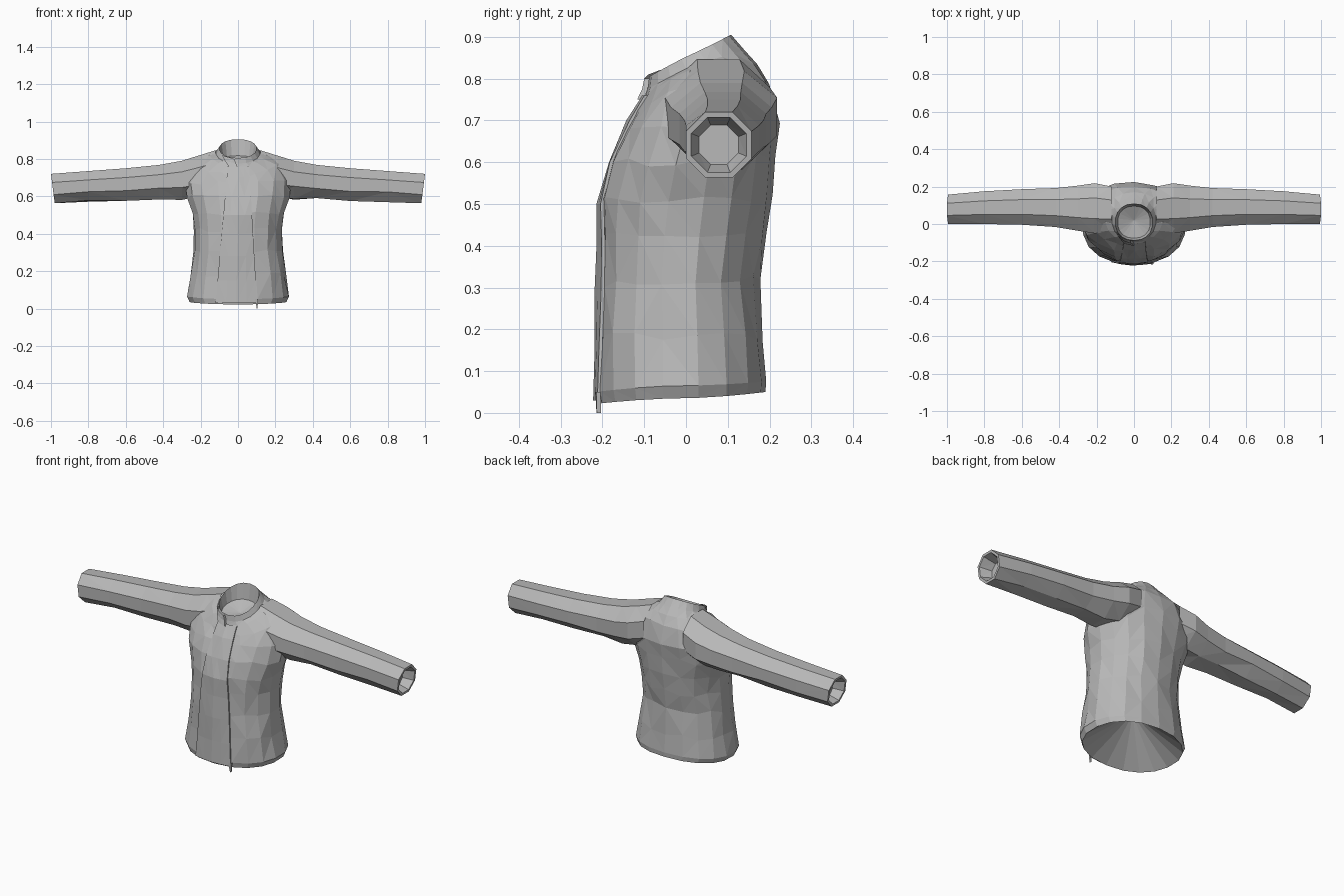
import bpy, bmesh, math, random
from mathutils import Vector
from mathutils.bvhtree import BVHTree

if "Cube" in bpy.data.objects:
    bpy.data.objects.remove(bpy.data.objects["Cube"])

random.seed(4)
grey = bpy.data.materials.new("grey cloth")
grey.diffuse_color = (0.48, 0.48, 0.48, 1)
grey.use_nodes = True
grey.node_tree.nodes["Principled BSDF"].inputs["Base Color"].default_value = grey.diffuse_color


def make(name, bm):
    bmesh.ops.triangulate(bm, faces=[f for f in bm.faces if len(f.verts) > 3])
    me = bpy.data.meshes.new(name)
    bm.to_mesh(me)
    ob = bpy.data.objects.new(name, me)
    me.materials.append(grey)
    bpy.context.collection.objects.link(ob)
    return ob


def bridge(bm, a, b):
    n = len(a)
    for i in range(n):
        j = (i + 1) % n
        bm.faces.new((a[i], a[j], b[j], b[i]))


def fan(bm, ring, apex, flip=False):
    c = bm.verts.new(apex)
    for i in range(len(ring)):
        pair = (ring[i], ring[(i + 1) % len(ring)])
        bm.faces.new((pair[1], pair[0], c) if flip else (*pair, c))


# Torso: tilted rings (front y, front z, back y, back z, half width, side z)
N = 18
RINGS = [
    (-0.212, 0.022, 0.190, 0.05, 0.262, 0.035),
    (-0.217, 0.05, 0.192, 0.075, 0.276, 0.065),
    (-0.214, 0.18, 0.184, 0.18, 0.255, 0.18),
    (-0.210, 0.30, 0.174, 0.32, 0.238, 0.31),
    (-0.206, 0.42, 0.187, 0.42, 0.234, 0.42),
    (-0.202, 0.51, 0.203, 0.52, 0.245, 0.51),
    (-0.180, 0.60, 0.214, 0.62, 0.275, 0.60),
    (-0.146, 0.67, 0.221, 0.70, 0.285, 0.68),
    (-0.116, 0.725, 0.20, 0.785, 0.235, 0.775),
    (-0.098, 0.755, 0.170, 0.835, 0.155, 0.825),
    (-0.092, 0.775, 0.140, 0.868, 0.118, 0.835),
    (-0.088, 0.805, 0.108, 0.905, 0.100, 0.857),
]


def torso_ring(bm, fy, fz, by, bz, hw, sz, jitter, power):
    ring = []
    for i in range(N):
        a = 2 * math.pi * i / N - math.pi / 2
        s, c = math.sin(a), math.cos(a)
        p = 0.9                                   # slightly boxy ellipse
        x = hw * math.copysign(abs(c) ** p, c)
        t = math.copysign(abs(s) ** p, s)
        y = (fy + by) / 2 + t * (by - fy) / 2
        z = sz + abs(s) ** power * ((bz if s > 0 else fz) - sz)
        j = [random.uniform(-jitter, jitter) for _ in range(2)]
        ring.append(bm.verts.new((x + j[0] * abs(c), y + j[0] * s, z + j[1] * 2)))
    return ring


bm = bmesh.new()
rings = [torso_ring(bm, *r, 0.006 if 1 < k < 9 else 0, 0.95 if k > 9 else 1.5)
         for k, r in enumerate(RINGS)]
for a, b in zip(rings, rings[1:]):
    bridge(bm, a, b)
fan(bm, rings[0], (0, -0.01, 0.22), True)         # hollow lining inside the hem
# Collar lining, recessed below the rim
floor = [bm.verts.new((v.co.x * 0.88, 0.01 + (v.co.y - 0.01) * 0.88,
                       0.77 + (v.co.z - 0.80) * 0.45)) for v in rings[-1]]
bridge(bm, rings[-1], floor)
fan(bm, floor, (0, 0.02, 0.775))
torso = make("torso", bm)
bm.free()
tree = BVHTree.FromPolygons([v.co for v in torso.data.vertices],
                            [tuple(p.vertices) for p in torso.data.polygons])


# Sleeves: octagonal sections (x, front y, back y, bottom z, top z)
SECTIONS = [
    (0.12, -0.045, 0.200, 0.62, 0.846),
    (0.21, -0.050, 0.218, 0.60, 0.818),
    (0.30, -0.036, 0.205, 0.588, 0.790),
    (0.42, -0.016, 0.192, 0.590, 0.768),
    (0.60, -0.004, 0.186, 0.581, 0.750),
    (0.80, 0.000, 0.175, 0.574, 0.735),
    (0.99, 0.000, 0.157, 0.563, 0.720),
]


def section(bm, side, x, y0, y1, z0, z1, k=1.0, slant=0.0):
    r = k / math.cos(math.pi / 8)
    ring = []
    for i in range(8):
        a = math.pi / 8 + i * math.pi / 4
        t = math.sin(a) * r
        ring.append(bm.verts.new((side * (x + slant * t),
                                  (y0 + y1) / 2 + math.cos(a) * r * (y1 - y0) / 2,
                                  (z0 + z1) / 2 + t * (z1 - z0) / 2)))
    return ring


for side, label in ((1, "left"), (-1, "right")):
    bm = bmesh.new()
    rs = [section(bm, side, *s, slant=0.01 if s[0] > 0.9 else 0) for s in SECTIONS]
    for ring in rs[2:-1]:                         # loose cloth folds underneath
        for v in ring[4:]:
            v.co.z += random.uniform(-0.007, 0.007)
    end = SECTIONS[-1]
    rs.append(section(bm, side, *end, k=0.84, slant=0.01))
    rs.append(section(bm, side, 0.93, *end[1:], k=0.6))
    for a, b in zip(rs, rs[1:]):
        bridge(bm, a, b)
    bm.faces.new(rs[-1])
    bmesh.ops.recalc_face_normals(bm, faces=bm.faces)
    make(label + "_sleeve", bm)
    bm.free()


# Front overlap: a raised cloth strip laid on the chest
def front_y(x, z):
    hit = tree.ray_cast(Vector((x, -2, z)), Vector((0, 1, 0)))[0]
    return hit.y if hit else -0.09


def strip(name, left, right, lift, columns=4):
    """left and right are edge polylines of (x, z) running downwards."""
    bm = bmesh.new()
    rows = []
    for (xl, zl), (xr, zr) in zip(left, right):
        pts = []
        for i in range(columns + 1):
            t = i / columns
            x, z = xl + (xr - xl) * t, zl + (zr - zl) * t
            pts.append((x, front_y(x, max(z, 0.04)), z))
        rows.append([bm.verts.new(pts[0])]
                    + [bm.verts.new((x, y - lift, z)) for x, y, z in pts]
                    + [bm.verts.new(pts[-1])])
    for a, b in zip(rows, rows[1:]):
        for i in range(len(a) - 1):
            bm.faces.new((a[i], b[i], b[i + 1], a[i + 1]))
    make(name, bm)
    bm.free()


LEVELS = (0.76, 0.70, 0.60, 0.50, 0.40, 0.28, 0.15, 0.03)
left_edge = [(-0.055 - 0.065 * (0.76 - z) / 0.73, z) for z in LEVELS]
right_edge = [(0.06 + 0.042 * (0.76 - z) / 0.73, z) for z in LEVELS]
strip("front_overlap", left_edge, right_edge, 0.008)

# Folded collar edge and the loose tip under the hem
strip("collar_fold", [(-0.085, 0.82), (-0.07, 0.79), (-0.05, 0.76)],
      [(-0.02, 0.80), (-0.01, 0.775), (0.0, 0.75)], 0.014, 2)
strip("hem_tip", [(0.092, 0.05), (0.1, 0.0)], [(0.108, 0.05), (0.104, 0.0)], 0.01, 1)
